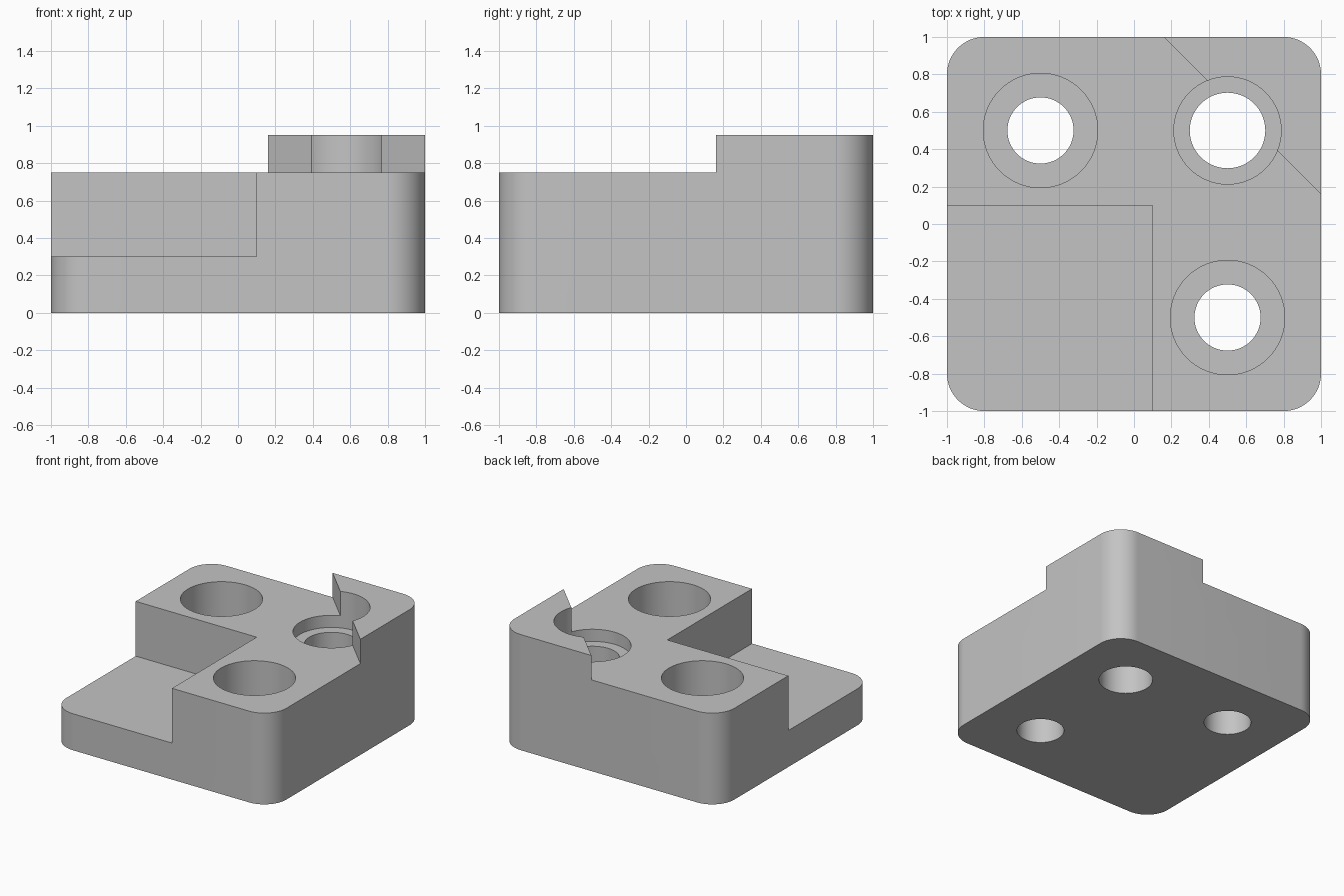
import bpy
import bmesh
from math import cos, sin, pi, radians

cube = bpy.data.objects.get("Cube")
if cube:
    bpy.data.objects.remove(cube, do_unlink=True)

grey = bpy.data.materials.new("plain grey")
grey.use_nodes = True
colour = (0.55, 0.55, 0.55, 1)
grey.diffuse_color = colour
grey.node_tree.nodes["Principled BSDF"].inputs["Base Color"].default_value = colour


def prism(name, outline, bottom, top):
    """Upright solid made by extruding a counter-clockwise outline."""
    bm = bmesh.new()
    base = bm.faces.new([bm.verts.new((x, y, bottom)) for x, y in outline])
    result = bmesh.ops.extrude_face_region(bm, geom=[base])
    verts = [v for v in result["geom"] if isinstance(v, bmesh.types.BMVert)]
    bmesh.ops.translate(bm, verts=verts, vec=(0, 0, top - bottom))
    bmesh.ops.recalc_face_normals(bm, faces=bm.faces)
    mesh = bpy.data.meshes.new(name)
    bm.to_mesh(mesh)
    bm.free()
    mesh.materials.append(grey)
    obj = bpy.data.objects.new(name, mesh)
    bpy.context.collection.objects.link(obj)
    return obj


def arc(cx, cy, radius, start, sweep, steps):
    return [(cx + radius * cos(start + sweep * i / steps),
             cy + radius * sin(start + sweep * i / steps)) for i in range(steps + 1)]


def circle(cx, cy, radius):
    return arc(cx, cy, radius, 0, 2 * pi, 64)[:-1]


def cut(target, cutter):
    """Subtract the cutter from the target, then remove it."""
    cutter.hide_render = True
    mod = target.modifiers.new("cut", "BOOLEAN")
    mod.operation = "DIFFERENCE"
    mod.solver = "EXACT"
    mod.object = cutter
    bpy.context.view_layer.objects.active = target
    bpy.ops.object.modifier_apply(modifier=mod.name)
    bpy.data.objects.remove(cutter, do_unlink=True)


# Block with rounded upright corners
height, deck, ledge = 0.95, 0.75, 0.3
outline = []
for i, (sx, sy) in enumerate([(1, 1), (-1, 1), (-1, -1), (1, -1)]):
    outline += arc(0.8 * sx, 0.8 * sy, 0.2, i * pi / 2, pi / 2, 16)
block = prism("mounting_block", outline, 0, height)

# Lower deck, leaving a raised triangular corner at the back
far, slant = 1.2, 1.16
cut(block, prism("deck_cutter", [(-far, -far), (far, -far), (far, slant - far),
                                 (slant - far, far), (-far, far)], deck, far))

# Low ledge at the front
cut(block, prism("ledge_cutter", [(-far, -far), (0.1, -far), (0.1, 0.1),
                                  (-far, 0.1)], ledge, far))

# Counterbored bolt holes: x, y, hole radius, recess radius, recess floor
for x, y, hole, recess, floor in [(-0.5, 0.5, 0.177, 0.306, 0.42),
                                  (0.5, -0.5, 0.177, 0.306, 0.42),
                                  (0.5, 0.5, 0.202, 0.287, 0.65)]:
    cut(block, prism("recess_cutter", circle(x, y, recess), floor, far))
    cut(block, prism("hole_cutter", circle(x, y, hole), -0.2, far))

# Smooth the rounds while keeping edges crisp
bpy.ops.object.select_all(action="DESELECT")
block.select_set(True)
bpy.context.view_layer.objects.active = block
bpy.ops.object.shade_smooth_by_angle(angle=radians(30))
